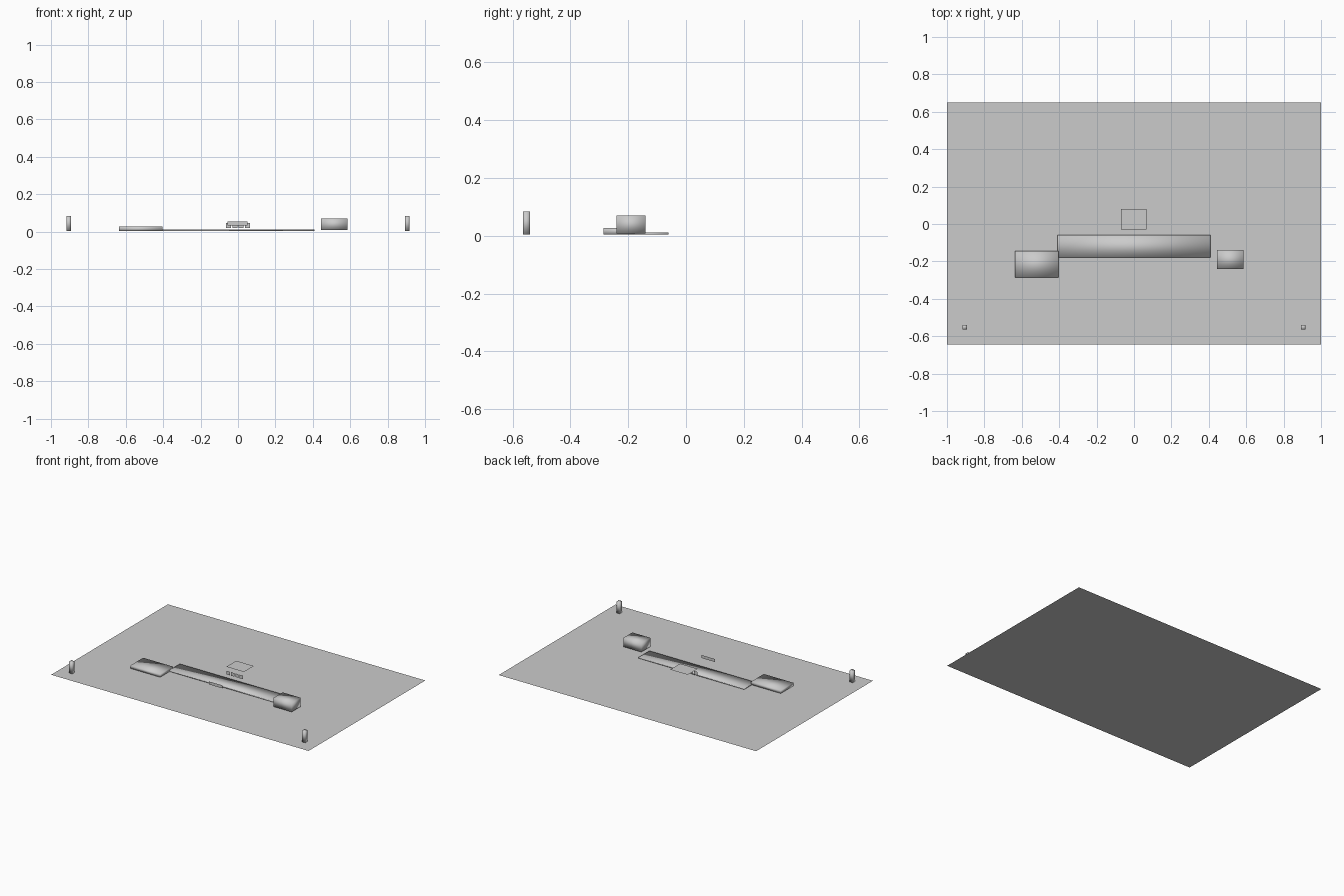
import bpy

if "Cube" in bpy.data.objects:
    bpy.data.objects.remove(bpy.data.objects["Cube"])

grey = bpy.data.materials.new("plain_grey")
grey.diffuse_color = (0.6, 0.6, 0.6, 1)
grey.use_nodes = True
grey.node_tree.nodes["Principled BSDF"].inputs["Base Color"].default_value = grey.diffuse_color


def add_mesh(name, verts, faces, smooth=False):
    mesh = bpy.data.meshes.new(name)
    mesh.from_pydata(verts, [], faces)
    mesh.materials.append(grey)
    for poly in mesh.polygons:
        poly.use_smooth = smooth
    obj = bpy.data.objects.new(name, mesh)
    bpy.context.collection.objects.link(obj)
    return obj


def box(name, x0, x1, y0, y1, z0, z1):
    verts = [(x, y, z) for z in (z0, z1) for x, y in ((x0, y0), (x1, y0), (x1, y1), (x0, y1))]
    faces = [(3, 2, 1, 0), (4, 5, 6, 7)]
    faces += [(i, (i + 1) % 4, (i + 1) % 4 + 4, i + 4) for i in range(4)]
    return add_mesh(name, verts, faces, smooth=True)


def flat_plate(name, x0, x1, y0, y1, z):
    return add_mesh(name, [(x0, y0, z), (x1, y0, z), (x1, y1, z), (x0, y1, z)], [(0, 1, 2, 3)])


def upright_plate(name, x0, x1, y, z0, z1):
    return add_mesh(name, [(x0, y, z0), (x1, y, z0), (x1, y, z1), (x0, y, z1)], [(0, 1, 2, 3)])


# Ground sheet
flat_plate("ground_sheet", -1, 1, -0.645, 0.65, 0)

# Low platforms and the block
box("long_platform", -0.41, 0.41, -0.18, -0.06, 0.004, 0.011)
box("left_platform", -0.635, -0.405, -0.285, -0.145, 0.004, 0.026)
box("right_block", 0.445, 0.585, -0.24, -0.14, 0.008, 0.07)

# Corner posts
for side, x in (("left", -0.905), ("right", 0.905)):
    box(side + "_post", x - 0.0125, x + 0.0125, -0.5645, -0.5395, 0.004, 0.084)

# Central canopy in two strips
flat_plate("canopy_front", -0.07, 0.067, -0.03, 0.043, 0.07)
flat_plate("canopy_back", -0.07, 0.067, 0.043, 0.08, 0.07)

# Row of small panels under the canopy
for i in range(4):
    x = -0.064 + i * 0.034
    upright_plate("small_panel_%d" % (i + 1), x, x + 0.026, -0.035, 0.02, 0.045)

# Sign plate standing in front
upright_plate("sign_plate", -0.055, 0.052, -0.244, 0.032, 0.053)
